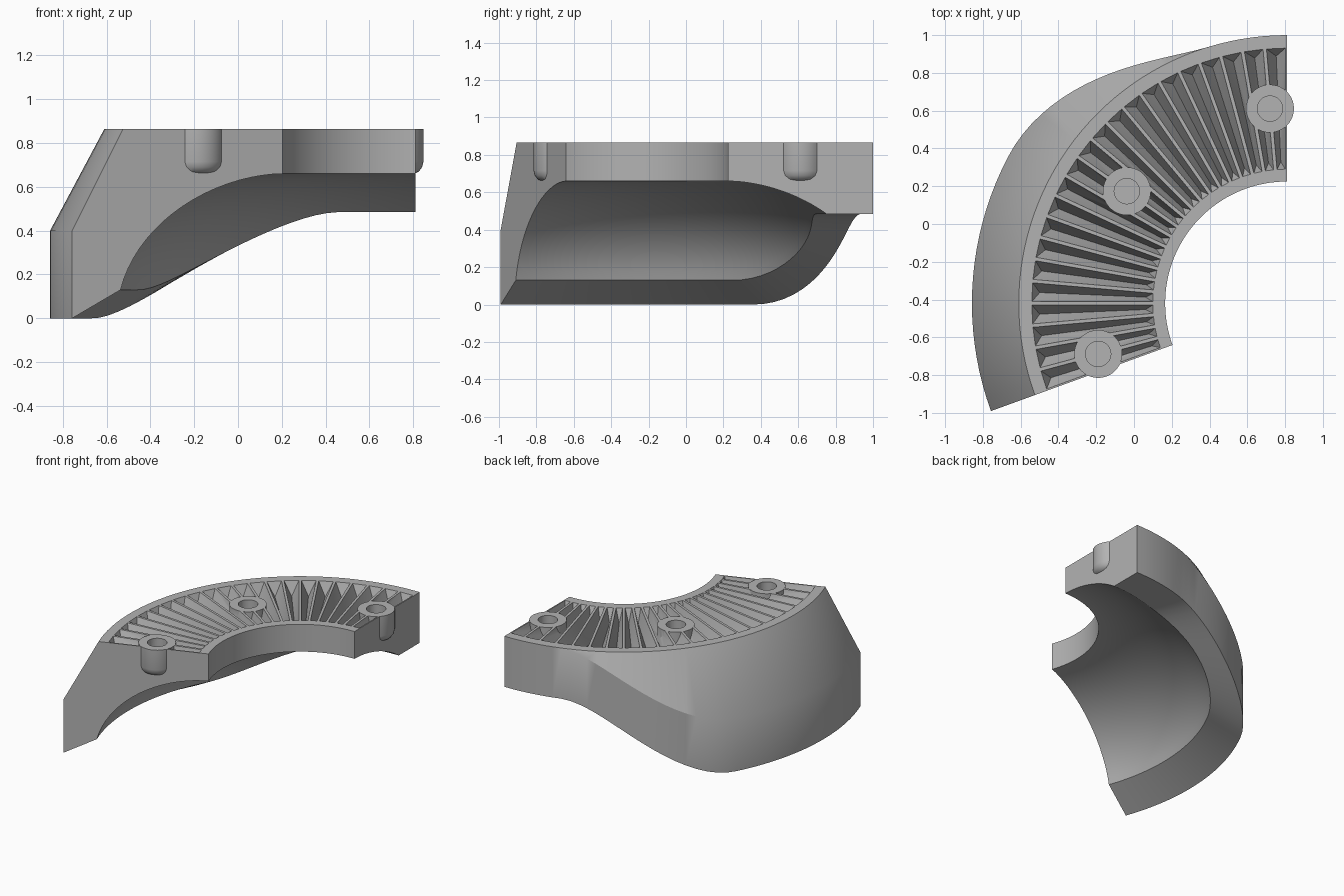
import bpy, bmesh
from math import radians, sin, cos, acos, pi
from mathutils import Vector

if "Cube" in bpy.data.objects:
    bpy.data.objects.remove(bpy.data.objects["Cube"])

AXIS = Vector((0.81, -0.42, 0))   # centre of the arc
TOP, R_IN, R_TOP, R_LOW = 0.865, 0.645, 1.42, 1.668
START, END, STEPS = 90, 200, 44

grey = bpy.data.materials.new("plain grey")
grey.use_nodes = True
colour = (0.45, 0.45, 0.45, 1)
grey.diffuse_color = colour
grey.node_tree.nodes["Principled BSDF"].inputs["Base Color"].default_value = colour


def polar(r, angle, z):
    a = radians(angle)
    return AXIS + Vector((r * cos(a), r * sin(a), z))


def make_object(name, bm):
    bmesh.ops.recalc_face_normals(bm, faces=bm.faces)
    mesh = bpy.data.meshes.new(name)
    bm.to_mesh(mesh)
    bm.free()
    mesh.materials.append(grey)
    obj = bpy.data.objects.new(name, mesh)
    bpy.context.collection.objects.link(obj)
    return obj


def lathe(name, profile, centre, sides=40):
    """Closed solid turned round a vertical line; profile runs axis to axis."""
    bm = bmesh.new()
    verts = [bm.verts.new(centre + Vector((r, 0, z))) for r, z in profile]
    edges = [bm.edges.new(pair) for pair in zip(verts, verts[1:])]
    bmesh.ops.spin(bm, geom=verts + edges, cent=centre, axis=(0, 0, 1),
                   angle=2 * pi, steps=sides, use_duplicate=False)
    bmesh.ops.remove_doubles(bm, verts=bm.verts, dist=1e-4)
    return make_object(name, bm)


def section(angle):
    """Cross-section of the shell, blending from a thin end to a flared end."""
    t = min(max((angle - 107) / 45, 0), 1)
    s = t * t * (3 - 2 * t)
    flare = s ** 0.92
    r_out = R_TOP + (R_LOW - R_TOP) * flare
    lip_z = 0.485 + (0.13 - 0.485) * s
    last = acos(lip_z / 0.66)
    pts = [(R_IN, TOP)]
    for i in range(19):
        f = last * i / 18
        pts.append((R_IN + 0.805 * sin(f) ** 1.1, 0.66 * cos(f)))
    pts += [(r_out, 0.485 * (1 - s)), (r_out, TOP - 0.465 * flare), (R_TOP, TOP)]
    return [polar(r, angle, z) for r, z in pts]


# Curved shell
bm = bmesh.new()
rings = []
for k in range(STEPS + 1):
    angle = START + (END - START) * k / STEPS
    rings.append([bm.verts.new(p) for p in section(angle)])
n = len(rings[0])
for a, b in zip(rings, rings[1:]):
    for i in range(n):
        j = (i + 1) % n
        bm.faces.new((a[i], a[j], b[j], b[i]))
bm.faces.new(rings[0])
bm.faces.new(rings[-1])
bmesh.ops.remove_doubles(bm, verts=bm.verts, dist=1e-4)
shell = make_object("curved_shell", bm)

# V-shaped radial grooves with sloped ends
bm = bmesh.new()
for k in range(22):
    mid = START + 2.5 + 5 * k
    side = Vector((-sin(radians(mid)), cos(radians(mid)), 0))
    pts = [polar(0.75, mid, TOP - 0.1), polar(1.31, mid, TOP - 0.1)]
    for r in (0.71, 1.35):
        half = r * radians(2.5) - 0.009
        for sign in (-1, 1):
            for z in (TOP, TOP + 0.05):
                pts.append(polar(r, mid, z) + side * half * sign)
    bmesh.ops.convex_hull(bm, input=[bm.verts.new(p) for p in pts])
grooves = make_object("groove_cutter", bm)

# Round bosses and their blind holes
steps = [(shell, grooves, 'DIFFERENCE')]
for angle in (95, 145, 195):
    centre = polar(1.035, angle, 0)
    boss = lathe("boss", [(0, TOP), (0.127, TOP), (0.127, 0.715), (0.121, 0.69),
                          (0.106, 0.67), (0.08, 0.658), (0, 0.655)], centre)
    hole = lathe("hole_cutter", [(0, TOP + 0.05), (0.067, TOP + 0.05),
                                 (0.067, TOP - 0.13), (0, TOP - 0.13)], centre)
    steps += [(shell, boss, 'UNION'), (shell, hole, 'DIFFERENCE')]

bpy.context.view_layer.objects.active = shell
for target, tool, operation in steps:
    mod = target.modifiers.new(operation.lower(), 'BOOLEAN')
    mod.operation, mod.solver, mod.object = operation, 'EXACT', tool
    bpy.ops.object.modifier_apply(modifier=mod.name)
    bpy.data.objects.remove(tool)

# Smooth the curved faces, keep the edges crisp
bpy.ops.object.select_all(action='DESELECT')
shell.select_set(True)
bpy.ops.object.shade_smooth_by_angle(angle=radians(30))
